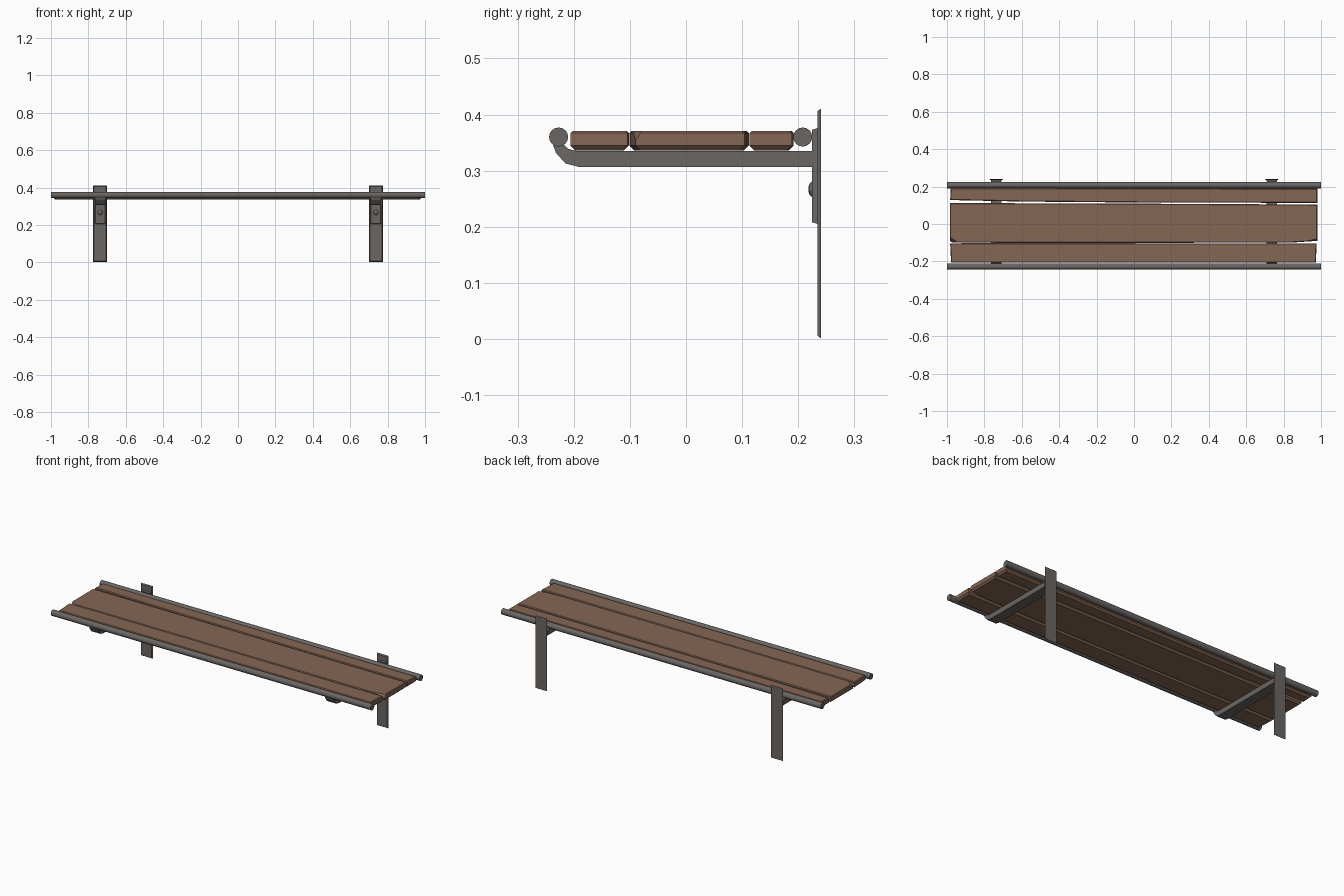
import bpy, bmesh, math
from mathutils import Vector

if "Cube" in bpy.data.objects:
    bpy.data.objects.remove(bpy.data.objects["Cube"])


def material(name, rgb):
    m = bpy.data.materials.new(name)
    m.diffuse_color = (*rgb, 1)
    m.use_nodes = True
    m.node_tree.nodes["Principled BSDF"].inputs["Base Color"].default_value = m.diffuse_color
    return m


WOOD = material("brown wood", (0.235, 0.135, 0.09))
METAL = material("dark grey metal", (0.145, 0.132, 0.125))


def finish(bm, name, mat, smooth=False):
    bmesh.ops.recalc_face_normals(bm, faces=bm.faces)
    me = bpy.data.meshes.new(name)
    for f in bm.faces:
        f.smooth = smooth and len(f.verts) <= 4
    bm.to_mesh(me)
    bm.free()
    me.materials.append(mat)
    ob = bpy.data.objects.new(name, me)
    bpy.context.collection.objects.link(ob)
    return ob


def prism(points, depth):
    """Extrude a closed 3D outline along the depth vector."""
    bm = bmesh.new()
    f = bm.faces.new([bm.verts.new(p) for p in points])
    ext = bmesh.ops.extrude_face_region(bm, geom=[f])
    moved = [v for v in ext["geom"] if isinstance(v, bmesh.types.BMVert)]
    bmesh.ops.translate(bm, verts=moved, vec=Vector(depth))
    bmesh.ops.recalc_face_normals(bm, faces=bm.faces)
    return bm


def plank(name, outline, chips=()):
    """Rough board from a top outline, with chamfered edges and chipped corners."""
    bm = prism([(x, y, 0.336) for x, y in outline], (0, 0, 0.035))
    for low, width in ((True, 0.009), (False, 0.004)):
        edges = [e for e in bm.edges
                 if all((v.co.z < 0.34) if low else (v.co.z > 0.37) for v in e.verts)]
        bmesh.ops.bevel(bm, geom=edges, offset=width, segments=1, affect='EDGES')
    for co, no in chips:
        bmesh.ops.bisect_plane(bm, geom=bm.verts[:] + bm.edges[:] + bm.faces[:],
                               plane_co=co, plane_no=no, clear_outer=True)
        bmesh.ops.holes_fill(bm, edges=[e for e in bm.edges if e.is_boundary], sides=0)
    finish(bm, name, WOOD)


# Three uneven planks
plank("back_plank", [(-0.983, 0.128), (-0.6, 0.12), (0.0, 0.115), (0.98, 0.113),
                     (0.98, 0.189), (-0.98, 0.192)])
plank("middle_plank", [(-0.985, -0.10), (0.0, -0.101), (0.85, -0.099), (0.98, -0.09),
                       (0.98, 0.104), (0.0, 0.109), (-0.985, 0.112)],
      [((-0.955, -0.09, 0.371), (-0.5, -0.75, 0.5)),
       ((0.92, -0.093, 0.371), (0.2, -0.8, 0.55))])
plank("front_plank", [(-0.978, -0.206), (0.972, -0.206), (0.977, -0.104),
                      (0.25, -0.104), (-0.2, -0.102), (-0.983, -0.103)])

# Round rails along the front and back
for name, y in (("front_rail", -0.227), ("back_rail", 0.208)):
    bm = prism([(-1, y + 0.017 * math.cos(a), 0.36 + 0.017 * math.sin(a))
                for a in (i * math.tau / 16 for i in range(16))], (2, 0, 0))
    finish(bm, name, METAL, True)


def plate(name, cx, half, z0, z1, front, back, inset):
    """Flat strap whose front face is chamfered in by inset."""
    bm = bmesh.new()
    rings = []
    for y, d in ((back, 0), (front, inset)):
        rings.append([bm.verts.new((cx + sx * (half - d), y, z)) for sx, z in
                      ((-1, z0 + d), (1, z0 + d), (1, z1 - d), (-1, z1 - d))])
    bm.faces.new(rings[0])
    bm.faces.new(rings[1])
    for i in range(4):
        j = (i + 1) % 4
        bm.faces.new((rings[0][i], rings[0][j], rings[1][j], rings[1][i]))
    finish(bm, name, METAL)


# Side profile (y, z) of the bracket arm with its upturned tip
ARM = [(0.227, 0.307), (-0.192, 0.307), (-0.215, 0.313), (-0.232, 0.332),
       (-0.237, 0.346), (-0.218, 0.347), (-0.210, 0.339), (-0.195, 0.335),
       (0.227, 0.335)]

for side, cx in (("left", -0.737), ("right", 0.737)):
    bm = prism([(cx - 0.028, y, z) for y, z in ARM], (0.056, 0, 0))
    finish(bm, side + "_arm", METAL)
    plate(side + "_wall_strap", cx, 0.037, 0.001, 0.411, 0.234, 0.241, 0.005)
    plate(side + "_mount_plate", cx, 0.029, 0.205, 0.376, 0.225, 0.235, 0.003)
    # Domed bolt head
    bm = bmesh.new()
    bmesh.ops.create_uvsphere(bm, u_segments=12, v_segments=8, radius=1)
    for v in bm.verts:
        v.co = Vector((cx + v.co.x * 0.014, 0.226 + v.co.y * 0.008,
                       0.267 + v.co.z * 0.014))
    finish(bm, side + "_bolt", METAL, True)
